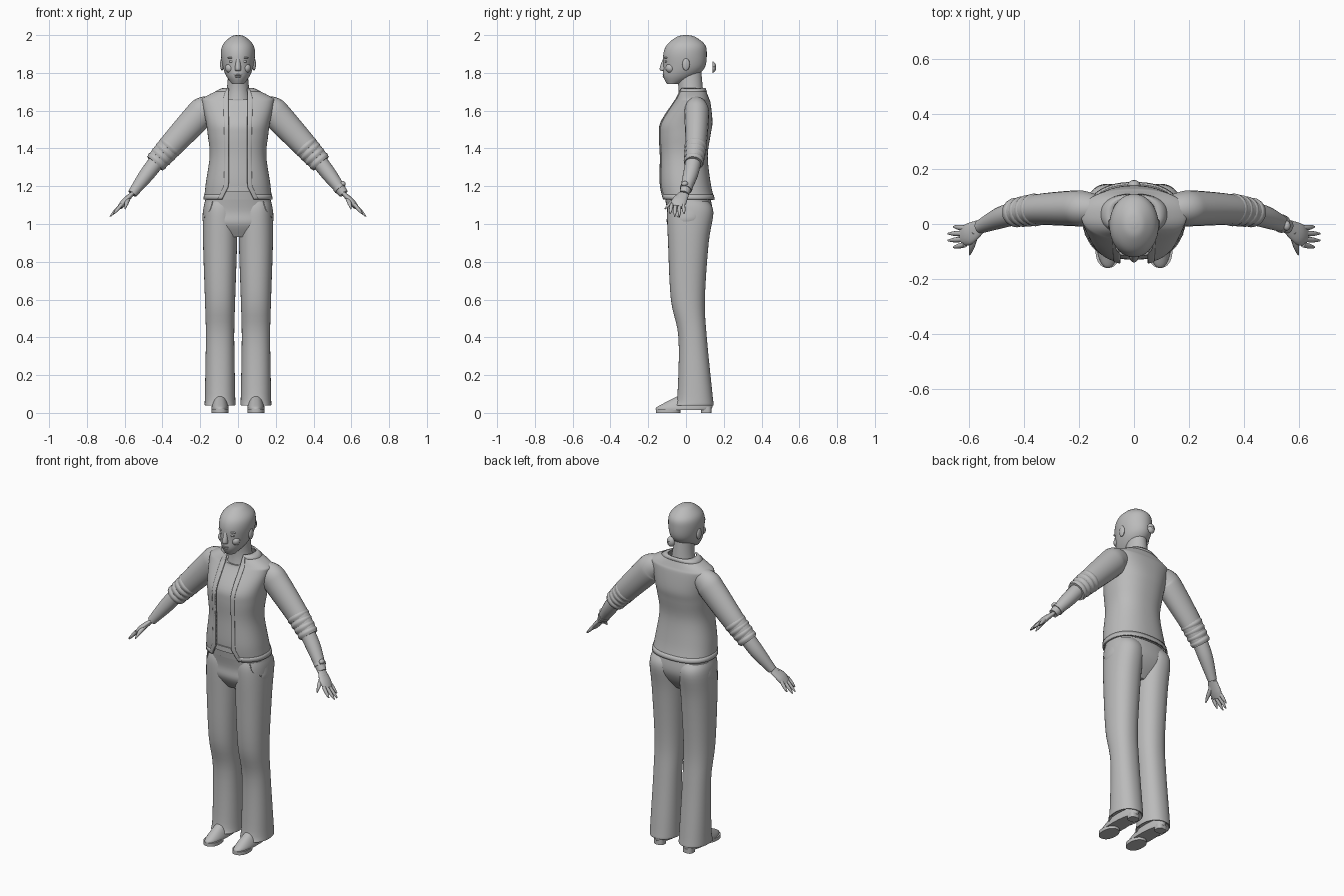
import bpy, bmesh
from math import sin, cos, asin, pi, copysign
from mathutils import Vector

if "Cube" in bpy.data.objects:
    bpy.data.objects.remove(bpy.data.objects["Cube"])

shade = 0.5
grey = bpy.data.materials.new("plain grey")
grey.use_nodes = True
grey.diffuse_color = (shade, shade, shade, 1)
grey.node_tree.nodes["Principled BSDF"].inputs["Base Color"].default_value = grey.diffuse_color


def finish(name, bm, thickness=0):
    bmesh.ops.recalc_face_normals(bm, faces=bm.faces)
    mesh = bpy.data.meshes.new(name)
    bm.to_mesh(mesh)
    bm.free()
    obj = bpy.data.objects.new(name, mesh)
    bpy.context.collection.objects.link(obj)
    mesh.materials.append(grey)
    if thickness:
        modifier = obj.modifiers.new("thickness", "SOLIDIFY")
        modifier.thickness = thickness
    bpy.ops.object.select_all(action="DESELECT")
    obj.select_set(True)
    bpy.context.view_layer.objects.active = obj
    bpy.ops.object.shade_smooth_by_angle(angle=pi / 4)


def skin(name, rows, closed=True, thickness=0):
    """Join rows of points with faces; closed rows are capped."""
    bm = bmesh.new()
    rows = [[bm.verts.new(point) for point in row] for row in rows]
    count = len(rows[0])
    for low, high in zip(rows, rows[1:]):
        for i in range(count if closed else count - 1):
            j = (i + 1) % count
            bm.faces.new((low[i], low[j], high[j], high[i]))
    if closed:
        bm.faces.new(rows[0])
        bm.faces.new(rows[-1])
    finish(name, bm, thickness)


def smooth(keys, steps=5):
    """Pass a soft curve through a list of tuples."""
    keys = [Vector(key) for key in keys]
    padded = [keys[0]] + keys + [keys[-1]]
    curve = []
    for before, start, end, after in zip(padded, padded[1:], padded[2:], padded[3:]):
        leave, arrive = (end - before) / 2, (after - start) / 2
        for step in range(steps):
            t = step / steps
            blend = t * t * (3 - 2 * t)
            curve.append(start.lerp(end, blend) + leave * t * (1 - t) ** 2 - arrive * t * t * (1 - t))
    return curve + [keys[-1]]


def level(ring, angle, square=1.0, grow=0.0):
    """Point on a level ring given as height, half width, front and back."""
    z, half, front, back = ring
    across, along = (copysign(abs(v) ** square, v) for v in (sin(angle), cos(angle)))
    return Vector(((half + grow) * across, (front + back) / 2 - ((back - front) / 2 + grow) * along, z))


def loft(name, keys, side=1, offset=0.0, square=1.0, steps=5, sides=40):
    rows = []
    for ring in smooth(keys, steps):
        points = [level(ring, 2 * pi * i / sides, square) for i in range(sides)]
        rows.append([(side * (p.x + offset), p.y, p.z) for p in points])
    skin(name, rows)


def tube(name, keys, side=1, flat=1.0, wide=(0, 1, 0), sides=20):
    """Tube through points that each carry a radius."""
    keys = smooth([(*point, radius) for point, radius in keys])
    points = [key.xyz for key in keys]
    rows = []
    for i, key in enumerate(keys):
        ahead = (points[min(i + 1, len(points) - 1)] - points[max(i - 1, 0)]).normalized()
        u = Vector(wide)
        u = (u - ahead * u.dot(ahead)).normalized()
        v = ahead.cross(u) * flat
        turns = [2 * pi * j / sides for j in range(sides)]
        ring = [points[i] + key[3] * (u * cos(a) + v * sin(a)) for a in turns]
        rows.append([(side * p.x, p.y, p.z) for p in ring])
    skin(name, rows)


def ball(name, position, size):
    bm = bmesh.new()
    bmesh.ops.create_uvsphere(bm, u_segments=20, v_segments=12, radius=1)
    bmesh.ops.scale(bm, vec=size, verts=bm.verts)
    bmesh.ops.translate(bm, vec=position, verts=bm.verts)
    finish(name, bm)


# Head, neck and face
loft("head", [(1.74, .03, -.1, -.04), (1.78, .06, -.12, .05), (1.83, .08, -.12, .1), (1.9, .09, -.12, .11),
              (1.95, .08, -.1, .1), (1.99, .04, -.05, .05), (2, .01, -.01, .01)])
loft("neck", [(1.63, .08, -.05, .1), (1.71, .06, -.04, .09), (1.82, .05, -.05, .08)])
loft("nose", [(1.88, .01, -.12, -.1), (1.82, .016, -.14, -.1), (1.81, .01, -.12, -.1)])
ball("upper_lip", (0, -.11, 1.79), (.024, .014, .005))
ball("lower_lip", (0, -.11, 1.78), (.02, .014, .006))
for side, tag in ((1, "left"), (-1, "right")):
    ball(tag + "_eye", (side * .033, -.104, 1.86), (.015, .01, .007))
    ball(tag + "_brow", (side * .035, -.104, 1.88), (.02, .012, .005))
    ball(tag + "_ear", (side * .085, 0, 1.845), (.01, .02, .033))
    ball(tag + "_cheek", (side * .043, -.083, 1.825), (.025, .025, .025))

# Small open shell of the hair bun
bun = []
for j in range(1, 9):
    b = pi / 2 * j / 8
    turns = [2 * pi * i / 20 for i in range(21)]
    bun.append([(.024 * sin(b) * cos(a), .14 + .02 * cos(b), 1.83 + .03 * sin(b) * sin(a)) for a in turns])
skin("hair_bun", bun, closed=False, thickness=.003)

# Shirt and belt under the jacket
torso = [(1.13, .18, -.13, .15), (1.22, .17, -.14, .13), (1.36, .15, -.14, .115), (1.47, .16, -.145, .13),
         (1.54, .17, -.135, .14), (1.64, .19, -.07, .13), (1.67, .18, -.05, .12), (1.72, .08, -.03, .1)]
inset = .015
shirt = [(z, half - inset, front + inset, back - inset) for z, half, front, back in torso[:-2]]
loft("shirt", shirt + [(1.66, .08, -.05, .09)], square=.85)
loft("belt", [(z, .165, -.13, .12) for z in (1.17, 1.2)], square=.85, steps=1)


def opening(ring):
    """Angle of the front edge, which spreads towards the hem."""
    reach = .05 + max(0, 1.2 - ring[0]) / 2
    return asin((reach / ring[1]) ** (1 / .85))


def jacket_part(name, rings, start, end, grow=.003, count=56):
    rows = []
    for ring in rings:
        a, b = start(opening(ring)), end(opening(ring))
        rows.append([level(ring, a + (b - a) * i / count, .85, grow) for i in range(count + 1)])
    skin(name, rows, closed=False, thickness=.007)


# Open jacket with raised hem, collar and front edging
def near(gap):
    return gap


def far(gap):
    return 2 * pi - gap


rings = smooth(torso)
jacket_part("jacket", rings, near, far, grow=0)
jacket_part("jacket_hem", rings[:3], near, far)
jacket_part("jacket_collar", rings[-3:], near, far)
jacket_part("left_edging", rings, near, lambda gap: gap + .14, count=4)
jacket_part("right_edging", rings, lambda gap: far(gap) - .14, far, count=4)

# Trousers seat
loft("trousers_seat", [(.93, .1, -.06, .07), (1, .18, -.1, .12), (1.07, .185, -.1, .14),
                       (1.18, .16, -.12, .12)], square=.85)

for side, tag in ((1, "left"), (-1, "right")):
    # Trouser leg with a flared, hollow hem
    loft(tag + "_trouser_leg", [
        (.06, .06, -.04, .12), (.04, .08, -.06, .145), (.1, .08, -.045, .14), (.4, .075, -.04, .11),
        (.6, .08, -.08, .1), (.9, .09, -.095, .12), (1.06, .09, -.1, .145), (1.12, .08, -.09, .12)],
        side, offset=.095, square=.9)
    # Pocket edge
    pocket = [(.135, -.082, 1.12), (.15, -.076, 1.07), (.178, -.035, 1.035)]
    tube(tag + "_pocket", [(point, .003) for point in pocket], side, sides=8)
    # Shoe, sole and heel
    loft(tag + "_shoe", [(.015, .045, -.16, .13), (.03, .045, -.155, .14), (.055, .04, -.11, .14),
                         (.09, .03, -.04, .12)], side, offset=.095, square=.9)
    loft(tag + "_sole", [(z, .045, -.16, -.03) for z in (0, .02)], side, offset=.095, square=.9, steps=1)
    loft(tag + "_heel", [(z, .03, .08, .135) for z in (0, .03)], side, offset=.095, square=.7, steps=1)

    # Sleeve with rolled folds
    elbow, cuff = Vector((.35, .053, 1.42)), Vector((.44, .04, 1.32))
    tube(tag + "_sleeve", [((.13, .055, 1.62), .05), ((.18, .056, 1.6), .064), ((.22, .057, 1.56), .065),
                           (elbow, .056), (cuff, .047)], side, flat=1.17)
    for i in range(4):
        spots = [elbow.lerp(cuff, (i + t) / 4) for t in (0, .5, 1)]
        size = .054 - i * .002
        tube(tag + "_sleeve_fold_" + str(i + 1), zip(spots, (size, size + .006, size)), side, flat=1.1)

    # Forearm and palm
    wrist = (.56, -.01, 1.16)
    tube(tag + "_forearm", [((.4, .046, 1.37), .042), ((.48, .025, 1.266), .04), (wrist, .025)], side)
    tube(tag + "_palm", [(wrist, .027), ((.6, -.036, 1.12), .04), ((.625, -.046, 1.09), .032)],
         side, flat=.42)
    # Fingers fan out from the knuckles
    for i in range(4):
        bend = (i - 1.5) ** 2 / 100
        base = Vector((.615, -.015 - .02 * i, 1.105))
        tip = Vector((.68 - bend, -.01 - .025 * i, 1.038 + bend * .7))
        tube(tag + "_finger_" + str(i + 1),
             [(base.lerp(tip, t), r) for t, r in ((0, .01), (.6, .009), (1, .003))], side, sides=10)
    tube(tag + "_thumb", [((.578, -.03, 1.145), .014), ((.59, -.08, 1.11), .011), ((.598, -.112, 1.08), .003)],
         side, wide=(1, 0, 0), sides=10)

# Bracelet on the left wrist
tube("bracelet", [((.532, .004, 1.197), .033), ((.542, -.001, 1.184), .033)])
ball("bracelet_face", (.556, -.006, 1.213), (.014, .018, .014))
